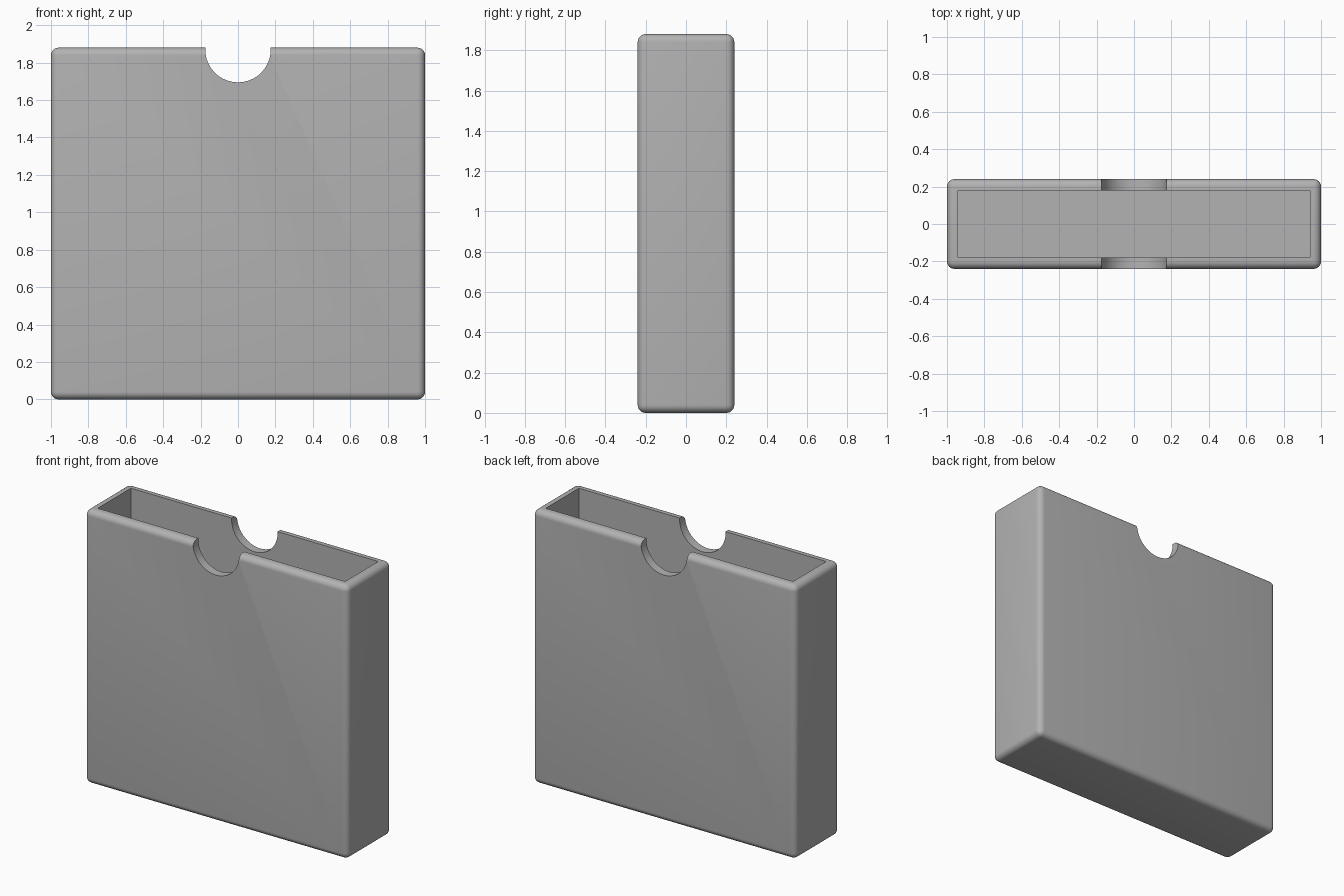
import bpy, math

if "Cube" in bpy.data.objects:
    bpy.data.objects.remove(bpy.data.objects["Cube"])

W, D, H = 2.0, 0.48, 1.88      # outer size
WALL = 0.06                    # wall and floor thickness
FILLET = 0.04                  # outer edge rounding
NOTCH_R, NOTCH_Z = 0.175, 1.87

grey = bpy.data.materials.new("light grey")
grey.diffuse_color = (0.45, 0.45, 0.45, 1)
grey.use_nodes = True
grey.node_tree.nodes["Principled BSDF"].inputs["Base Color"].default_value = grey.diffuse_color


def box(name, size, z):
    bpy.ops.mesh.primitive_cube_add(size=1, location=(0, 0, z))
    ob = bpy.context.object
    ob.name = name
    ob.scale = size
    bpy.ops.object.transform_apply(location=True, rotation=False, scale=True)
    return ob


# Outer case with rounded edges
case = box("slip_case", (W, D, H), H / 2)
case.data.materials.append(grey)
bevel = case.modifiers.new("rounded edges", "BEVEL")
bevel.width = FILLET
bevel.segments = 6

# Inner cavity, open at the top
cavity = box("cavity_cutter", (W - 2 * WALL, D - 2 * WALL, H), WALL + H / 2)

# Finger notch through both broad walls, straight sided above its centre
bpy.ops.mesh.primitive_cylinder_add(vertices=64, radius=NOTCH_R, depth=1,
                                    location=(0, 0, NOTCH_Z),
                                    rotation=(math.pi / 2, 0, 0))
notch = bpy.context.object
notch.name = "notch_cutter"
slot = box("notch_slot_cutter", (2 * NOTCH_R, 1.1, 0.2), NOTCH_Z + 0.1)

cutters = (cavity, notch, slot)
for cutter in cutters:
    cutter.hide_render = True
    cut = case.modifiers.new(cutter.name, "BOOLEAN")
    cut.operation = "DIFFERENCE"
    cut.solver = "EXACT"
    cut.object = cutter

# Apply the cuts, then smooth the rounded parts only
bpy.ops.object.select_all(action="DESELECT")
case.select_set(True)
bpy.context.view_layer.objects.active = case
for mod in list(case.modifiers):
    bpy.ops.object.modifier_apply(modifier=mod.name)
for cutter in cutters:
    bpy.data.objects.remove(cutter)
bpy.ops.object.shade_smooth_by_angle(angle=math.radians(30))
